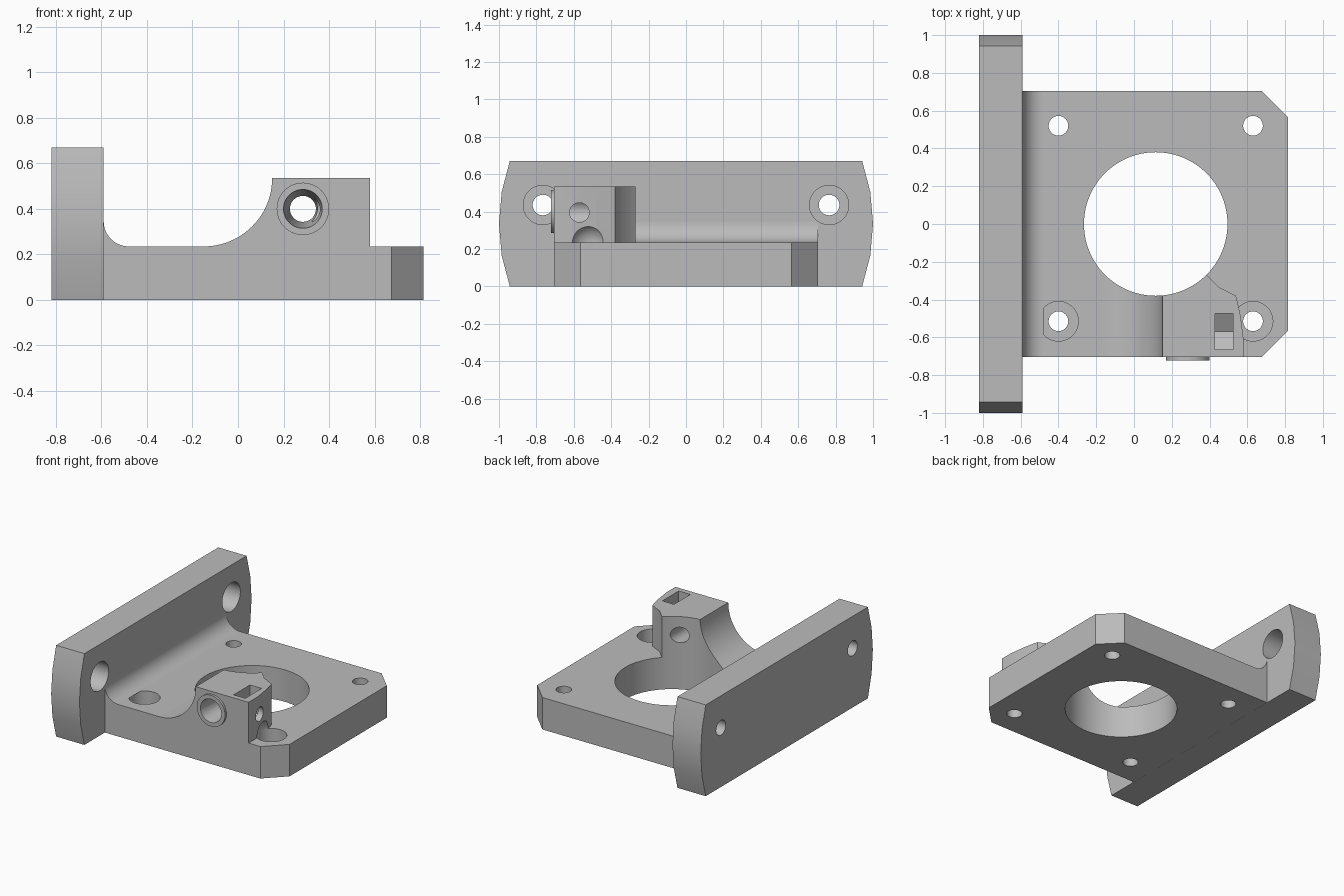
import bpy, bmesh
from math import sin, cos, pi, radians
from mathutils import Matrix

cube = bpy.data.objects.get("Cube")
if cube:
    bpy.data.objects.remove(cube, do_unlink=True)

grey = bpy.data.materials.new("light grey")
grey.use_nodes = True
colour = (0.5, 0.5, 0.5, 1)
grey.diffuse_color = colour
grey.node_tree.nodes["Principled BSDF"].inputs["Base Color"].default_value = colour


def add_object(name, bm):
    bmesh.ops.recalc_face_normals(bm, faces=bm.faces)
    mesh = bpy.data.meshes.new(name)
    bm.to_mesh(mesh)
    bm.free()
    mesh.materials.append(grey)
    ob = bpy.data.objects.new(name, mesh)
    bpy.context.scene.collection.objects.link(ob)
    return ob


def prism(name, axis, lo, hi, pts, end_pts=None):
    """Extrude a 2D outline along an axis, optionally to a second outline."""
    place = {"x": lambda u, v, t: (t, u, v),
             "y": lambda u, v, t: (u, t, v),
             "z": lambda u, v, t: (u, v, t)}[axis]
    bm = bmesh.new()
    a = [bm.verts.new(place(u, v, lo)) for u, v in pts]
    b = [bm.verts.new(place(u, v, hi)) for u, v in end_pts or pts]
    bm.faces.new(a)
    bm.faces.new(b[::-1])
    for i in range(len(a)):
        j = (i + 1) % len(a)
        bm.faces.new((a[i], a[j], b[j], b[i]))
    return add_object(name, bm)


def arc(u, v, r, start, end, n):
    angles = [radians(start + (end - start) * i / n) for i in range(n + 1)]
    return [(u + r * cos(t), v + r * sin(t)) for t in angles]


def cylinder(axis, u, v, r, lo, hi, r_end=None, n=48):
    ring = arc(u, v, r, 0, 360, n)[:-1]
    end = arc(u, v, r_end or r, 0, 360, n)[:-1]
    return prism("cutter", axis, lo, hi, ring, end)


def combine(target, other, operation="DIFFERENCE"):
    mod = target.modifiers.new("combine", "BOOLEAN")
    mod.operation, mod.solver, mod.object = operation, "EXACT", other
    bpy.context.view_layer.objects.active = target
    bpy.ops.object.modifier_apply(modifier=mod.name)
    bpy.data.objects.remove(other, do_unlink=True)


DECK, SIDE, WALL = 0.235, 0.705, -0.59
HOLE_X = 0.115

# Upright mounting plate with rounded ends and counterbored screw holes
mid = 0.335
ends = arc(0, mid, 1, -19.6, 19.6, 4) + arc(0, mid, 1, 160.4, 199.6, 4)
mounting_plate = prism("mounting_plate", "x", -0.82, WALL, ends)
for y in (-0.765, 0.765):
    combine(mounting_plate, cylinder("x", y, 0.435, 0.055, -1, 0))
    combine(mounting_plate, cylinder("x", y, 0.435, 0.105, -0.74, 0))

# Flat base with chamfered corners, a large opening and four screw holes
base_plate = prism("base_plate", "z", 0, DECK, [
    (WALL, -SIDE), (0.675, -SIDE), (0.815, -0.565),
    (0.815, 0.565), (0.675, SIDE), (WALL, SIDE)])
combine(base_plate, cylinder("z", HOLE_X, 0, 0.38, -1, 1, n=96))
for x in (-0.4, 0.63):
    for y in (-0.515, 0.52):
        combine(base_plate, cylinder("z", x, y, 0.052, -1, 1))
    combine(base_plate, cylinder("z", x, -0.515, 0.105, 0.12, 1))

# Concave fillet between the base and the mounting plate
r = 0.11
corner_fillet = prism("corner_fillet", "y", -SIDE, SIDE,
                      [(WALL, DECK)] + arc(WALL + r, DECK + r, r, 180, 270, 12))

# Clamp block with a sweeping concave flank
top = 0.535
clamp_block = prism("clamp_block", "y", -SIDE, -0.27,
                    arc(-0.15, top, 0.3, -90, 0, 24) + [(0.58, top), (0.58, DECK)])
combine(clamp_block, cylinder("z", HOLE_X, 0, 0.38, -1, 1, n=96))
combine(clamp_block, prism("cutter", "z", 0, 1, [
    (0.365, -0.25), (0.385, -0.27), (0.45, -0.335), (0.54, -0.38),
    (0.563, -0.48), (0.58, -0.61), (0.7, -0.61), (0.7, -0.2)]))

# Raised ring on the block front with a tapered bore through it
bx, bz = 0.285, 0.4
combine(clamp_block, cylinder("y", bx, bz, 0.115, -0.722, -0.6), "UNION")
combine(clamp_block, cylinder("y", bx, bz, 0.057, -0.8, -0.2))
combine(clamp_block, cylinder("y", bx, bz, 0.086, -0.73, -0.38, 0.05))

# Nut slot with a pointed floor, and the side screw hole leading into it
ny, nz, half = -0.57, 0.395, 0.095
combine(clamp_block, prism("cutter", "x", 0.43, 0.525, [
    (ny - half, 1), (ny - half, nz - 0.055), (ny, nz - 0.11),
    (ny + half, nz - 0.055), (ny + half, 1)]))
combine(clamp_block, cylinder("x", ny, nz, 0.052, bx, 0.8))

# Rounded clearance for the screw head beside the block
bm = bmesh.new()
bmesh.ops.create_uvsphere(bm, u_segments=48, v_segments=24, radius=0.105,
                          matrix=Matrix.Translation((0.63, -0.515, DECK)))
combine(clamp_block, add_object("cutter", bm))

# Smooth the curved walls while keeping edges sharp
bpy.ops.object.select_all(action="DESELECT")
for ob in (mounting_plate, base_plate, corner_fillet, clamp_block):
    ob.select_set(True)
    bpy.context.view_layer.objects.active = ob
bpy.ops.object.shade_smooth_by_angle(angle=radians(30))
